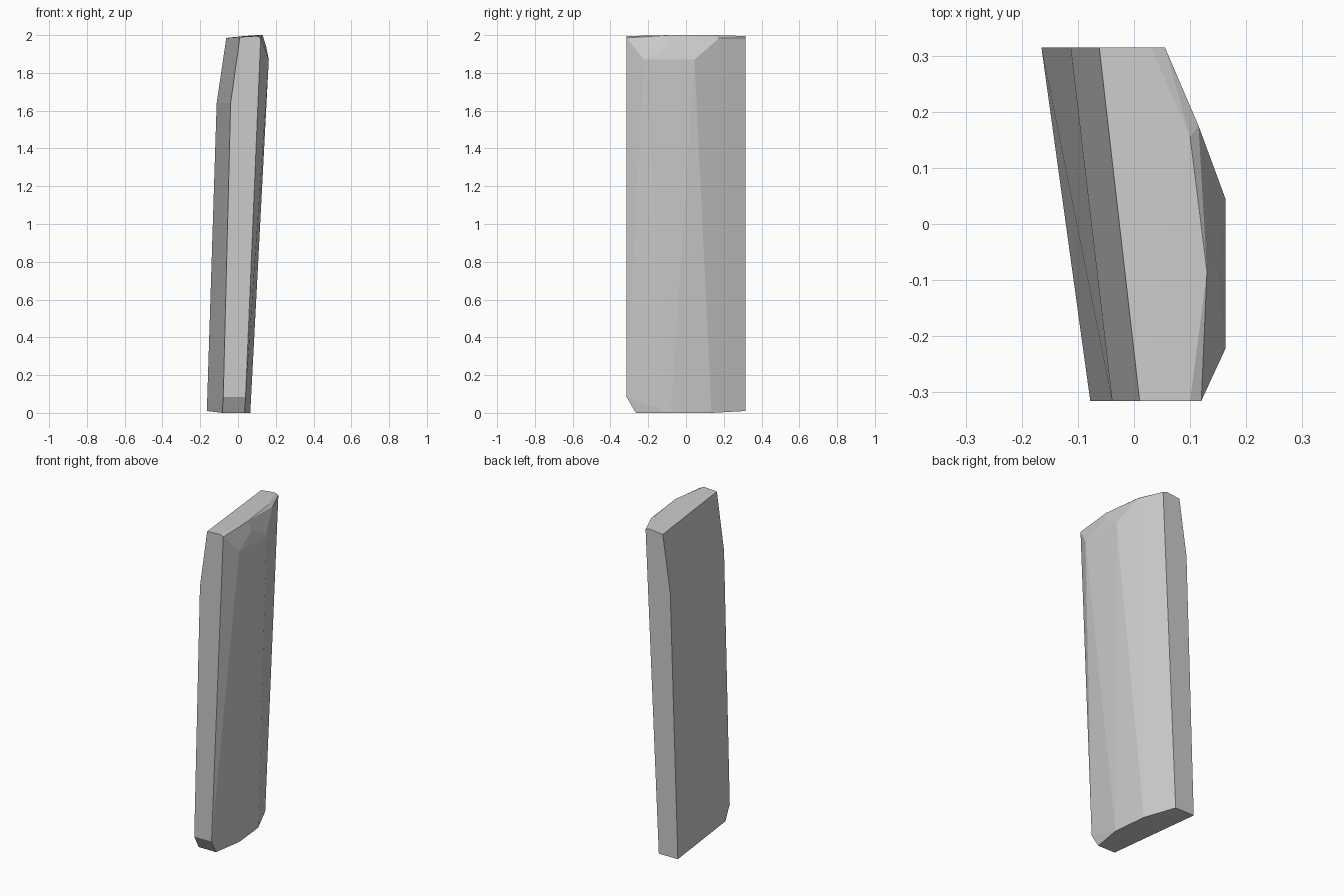
import bpy, bmesh

if "Cube" in bpy.data.objects:
    bpy.data.objects.remove(bpy.data.objects["Cube"])

# Slab outlines, listed from foot to crown; the slab is their convex hull
foot = [(-0.165, 0.315, 0.01), (-0.035, 0.315, 0.01), (0.043, 0.135, 0),
        (0.065, -0.08, 0), (0.035, -0.265, 0), (-0.083, -0.265, 0)]
front_foot_chamfer = [(-0.078, -0.315, 0.085), (0.04, -0.315, 0.085)]
left_bend = [(-0.113, 0.315, 1.64), (-0.039, -0.315, 1.64)]
right_shoulder = [(0.163, -0.222, 1.87), (0.163, 0.045, 1.87), (0.148, -0.08, 1.945)]
rim = [(-0.062, 0.315, 1.985), (0.055, 0.315, 1.985), (0.115, 0.175, 1.985),
       (0.12, -0.315, 1.985), (0.01, -0.315, 1.99)]
crown = [(0.1, -0.315, 1.995), (0.13, -0.085, 2), (0.1, 0.155, 2), (0.03, 0.315, 1.995)]

# Stone slab
bm = bmesh.new()
for section in (foot, front_foot_chamfer, left_bend, right_shoulder, rim, crown):
    for co in section:
        bm.verts.new(co)
hull = bmesh.ops.convex_hull(bm, input=bm.verts)
bmesh.ops.delete(bm, geom=[v for v in bm.verts if not v.link_faces], context='VERTS')
bmesh.ops.dissolve_limit(bm, angle_limit=0.01, verts=bm.verts, edges=bm.edges)
bmesh.ops.recalc_face_normals(bm, faces=bm.faces)

mesh = bpy.data.meshes.new("stone_slab")
bm.to_mesh(mesh)
bm.free()
slab = bpy.data.objects.new("stone_slab", mesh)
bpy.context.collection.objects.link(slab)
